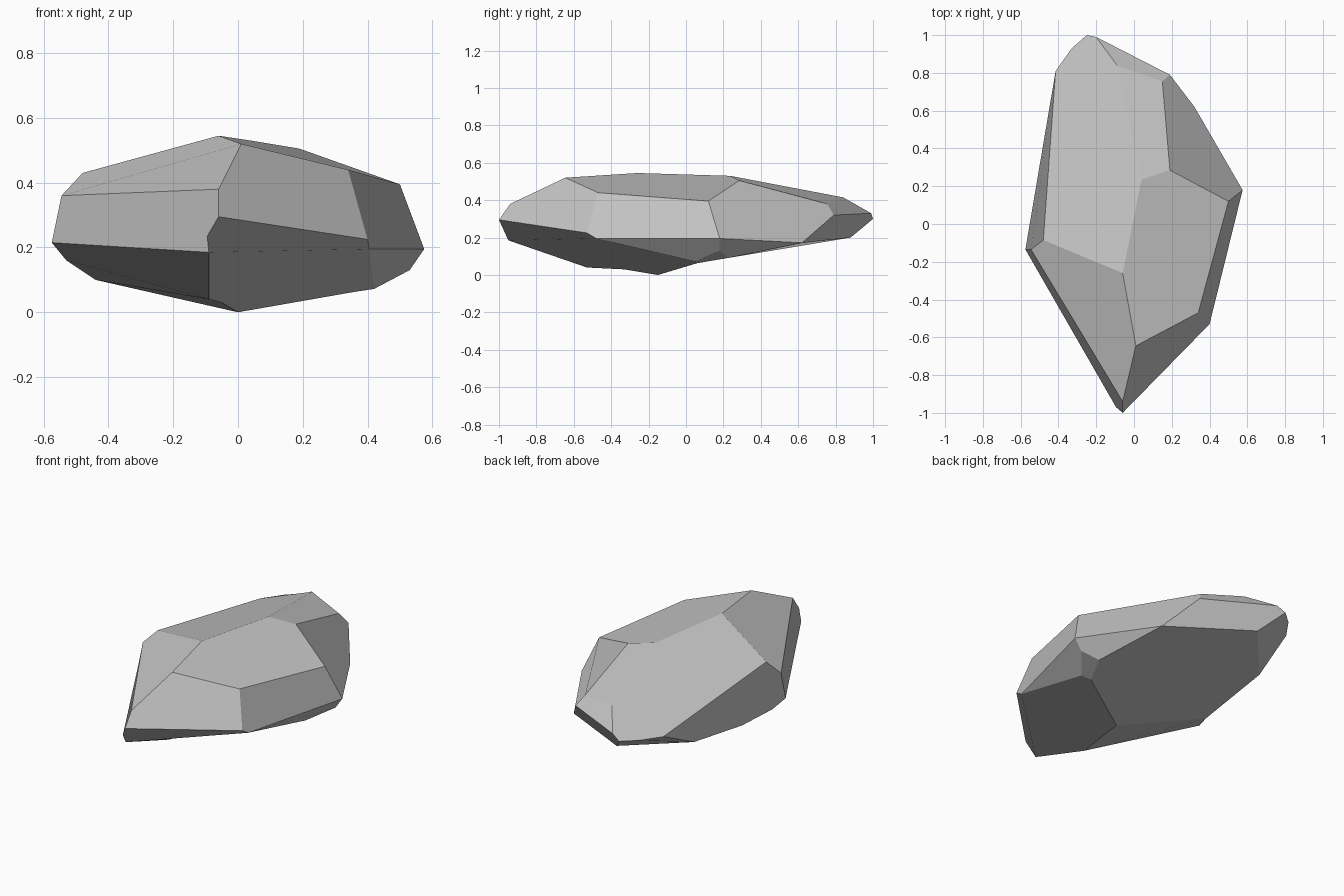
import bpy
import bmesh

default_cube = bpy.data.objects.get("Cube")
if default_cube:
    bpy.data.objects.remove(default_cube, do_unlink=True)


def make_material(name, color):
    material = bpy.data.materials.new(name)
    material.use_nodes = True
    material.diffuse_color = color
    shader = material.node_tree.nodes["Principled BSDF"]
    shader.inputs["Base Color"].default_value = color
    shader.inputs["Roughness"].default_value = 0.9
    return material


# Corners of the stone, grouped by the region they bound
crown = dict(
    a=(-.06, -.26, .545), b=(.01, -.645, .52), c=(.04, .235, .53), d=(.19, .285, .505),
)
shoulders = dict(
    e=(-.48, -.085, .43), f=(-.545, -.135, .36), g=(.34, -.47, .44),
    h=(.5, .12, .395), i=(.15, .755, .38), j=(-.09, .84, .415),
)
front_tip = dict(
    k=(-.06, -.94, .38), l=(-.06, -1, .295), m=(-.095, -.97, .235), n=(-.09, -.95, .185),
)
back_tip = dict(
    o=(.19, .79, .32), p=(-.2, .99, .33), q=(-.25, 1, .3),
    r=(-.33, .93, .3), s=(-.415, .81, .3),
)
waist = dict(
    t=(-.575, -.135, .215), u=(.4, -.53, .225), v=(.405, -.48, .195),
    w=(.575, .18, .195), x=(.32, .62, .172),
)
underside = dict(
    A=(0, -.15, 0), B=(-.09, -.53, .04), C=(.435, .22, .09), D=(.36, .06, .063),
    E=(.42, .05, .072), F=(.53, .18, .13), G=(-.15, .88, .2), H=(-.44, .55, .175),
    I=(-.44, .09, .1), J=(-.53, -.07, .16), K=(-.05, -.33, .03),
)

# Flat facets, each named by the corners around its rim
top_facets = ["abghdc", "eacjpqrs", "cdij", "jiop"]
front_facets = ["eabkf", "fklmnt", "bklug"]
side_facets = ["guvwh", "dhwxoi", "eftJIHs"]
back_facets = ["poxGq", "GqrsH"]
lower_facets = ["ulmnBKADEv", "vwFE", "FCDE", "wxCF", "tnBJ", "JBKAI", "ADCxGHI"]


def build_stone(name, corners, facets, material):
    """Join the corners into a closed shell of flat polygons."""
    bm = bmesh.new()
    verts = {key: bm.verts.new(point) for key, point in corners.items()}
    for rim in facets:
        face = bm.faces.new([verts[key] for key in rim])
        face.smooth = False
    bmesh.ops.recalc_face_normals(bm, faces=bm.faces[:])
    mesh = bpy.data.meshes.new(name)
    bm.to_mesh(mesh)
    bm.free()
    mesh.materials.append(material)
    stone = bpy.data.objects.new(name, mesh)
    bpy.context.collection.objects.link(stone)
    return stone


# Faceted boulder
stone_grey = make_material("stone_grey", (.56, .56, .56, 1))
build_stone(
    "boulder",
    crown | shoulders | front_tip | back_tip | waist | underside,
    top_facets + front_facets + side_facets + back_facets + lower_facets,
    stone_grey,
)
